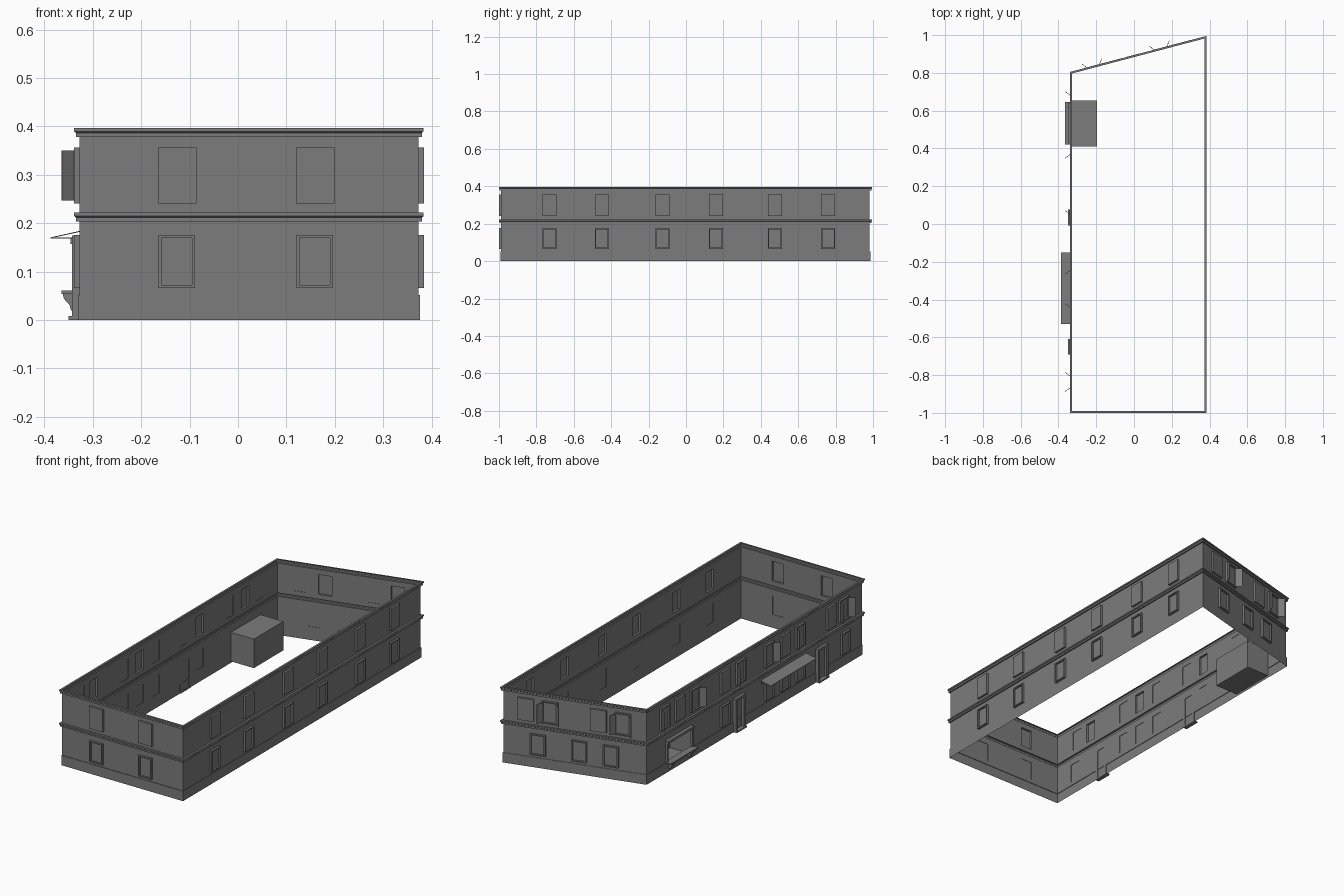
import bpy, bmesh, math
from mathutils import Vector

if "Cube" in bpy.data.objects:
    bpy.data.objects.remove(bpy.data.objects["Cube"])

stone = bpy.data.materials.new("stone_grey")
stone.diffuse_color = (0.2, 0.2, 0.2, 1)
stone.use_nodes = True
stone.node_tree.nodes["Principled BSDF"].inputs["Base Color"].default_value = stone.diffuse_color

# Footprint, counter-clockwise from the front left corner
CORNERS = [Vector(p) for p in ((-0.328, -0.99), (0.373, -0.99), (0.373, 0.982), (-0.328, 0.797))]
FRONT, RIGHT, BACK, LEFT = range(4)
AXIS = (0, 1, 0, 1)          # world axis that measures along each wall


def normal(w):
    d = (CORNERS[(w + 1) % 4] - CORNERS[w]).normalized()
    return Vector((d.y, -d.x))


def corner(i, d):
    """Mitred footprint corner pushed outwards by d."""
    a, b = normal((i - 1) % 4), normal(i % 4)
    return CORNERS[i % 4] + (a + b) * (d / (1 + a.dot(b)))


def at(w, c, d, z):
    """Point on wall w at world coordinate c, distance d outside it, height z."""
    p, q = CORNERS[w], CORNERS[(w + 1) % 4]
    k = AXIS[w]
    s = p.lerp(q, (c - p[k]) / (q[k] - p[k])) + normal(w) * d
    return Vector((s.x, s.y, z))


def face(bm, pts):
    bm.faces.new([bm.verts.new(p) for p in pts])


def hexa(bm, a, b):
    """Solid between two matching quads."""
    va, vb = [bm.verts.new(p) for p in a], [bm.verts.new(p) for p in b]
    fs = [bm.faces.new(va), bm.faces.new(vb[::-1])]
    for i in range(4):
        j = (i + 1) % 4
        fs.append(bm.faces.new((va[j], va[i], vb[i], vb[j])))
    bmesh.ops.recalc_face_normals(bm, faces=fs)


def box(bm, w, c0, c1, d0, d1, z0, z1):
    hexa(bm, [at(w, c, d0, z) for c, z in ((c0, z0), (c1, z0), (c1, z1), (c0, z1))],
         [at(w, c, d1, z) for c, z in ((c0, z0), (c1, z0), (c1, z1), (c0, z1))])


def plate(bm, w, c0, c1, d, z0, z1):
    pts = [at(w, c, d, z) for c, z in ((c0, z0), (c1, z0), (c1, z1), (c0, z1))]
    face(bm, pts if w in (FRONT, RIGHT) else pts[::-1])


def finish(bm, name):
    me = bpy.data.meshes.new(name)
    bm.to_mesh(me)
    bm.free()
    me.materials.append(stone)
    bpy.context.collection.objects.link(bpy.data.objects.new(name, me))


# Opening centres per wall and storey
LOW_Z, UP_Z = (0.066, 0.176), (0.241, 0.357)
SIDE = [-0.73, -0.45, -0.125, 0.16, 0.475, 0.76]
LOWER = {FRONT: [-0.1265, 0.1585], RIGHT: SIDE, BACK: [-0.155, 0.0, 0.203],
         LEFT: [-0.85, -0.473, -0.348, -0.215, 0.15]}
UPPER = {FRONT: [-0.1255, 0.1595], RIGHT: SIDE, BACK: [-0.214, -0.095, 0.143, 0.262],
         LEFT: [-0.836, -0.73, -0.473, -0.348, -0.215, 0.02, 0.15, 0.4, 0.527, 0.65]}
# Windows with open shutters: side of each open leaf
OPEN = {(BACK, -0.214): (-1, 1), (BACK, 0.143): (-1, 1), (LEFT, -0.836): (-1, 1),
        (LEFT, -0.473): (1,), (LEFT, -0.215): (-1,), (LEFT, 0.02): (1,),
        (LEFT, 0.4): (-1,), (LEFT, 0.65): (1,)}
DOORS = [-0.65, 0.035]
SHOP = (0.425, 0.64, 0.06, 0.157)


def half(w, upper):
    return 0.037 if w in (RIGHT, LEFT) else (0.0395 if upper else 0.0375)


# Wall sheets with openings
def wall_sheet(bm, w, d, z0, z1, holes):
    k = AXIS[w]
    ends = sorted((corner(w, d)[k], corner(w + 1, d)[k]))
    n = normal(w)
    shift = n[k] * d                      # keeps mitred ends on the slanted wall
    ends = [e - shift for e in ends]
    c = ends[0]
    for a, b, h0, h1 in sorted(holes):
        plate(bm, w, c, a, d, z0, z1)
        if h0 > z0:
            plate(bm, w, a, b, d, z0, h0)
        if h1 < z1:
            plate(bm, w, a, b, d, h1, z1)
        c = b
    plate(bm, w, c, ends[1], d, z0, z1)


bm = bmesh.new()
for w in range(4):
    low = [(c - half(w, 0), c + half(w, 0), *LOW_Z) for c in LOWER[w]]
    up = [(c - half(w, 1), c + half(w, 1), *UP_Z) for c in UPPER[w]]
    doors = [(c - 0.035, c + 0.035, 0, 0.172) for c in DOORS] if w == LEFT else []
    shop = [SHOP] if w == LEFT else []
    wall_sheet(bm, w, 0.003, 0, 0.052, doors)
    wall_sheet(bm, w, 0, 0.052, 0.204, low + doors + shop)
    wall_sheet(bm, w, 0, 0.222, 0.378, up)
finish(bm, "walls")


# Mouldings swept round the footprint
def sweep(name, profile):
    bm = bmesh.new()
    rings = [[bm.verts.new((*corner(i, d), z)) for i in range(4)] for d, z in profile]
    for r, s in zip(rings, rings[1:]):
        for i in range(4):
            j = (i + 1) % 4
            bm.faces.new((r[i], r[j], s[j], s[i]))
    finish(bm, name)


sweep("plinth_ledge", [(0.003, 0.052), (0, 0.052)])
for name, z, t in (("middle_cornice", 0.204, 0.222), ("top_cornice", 0.378, 0.397)):
    sweep(name, [(0, z), (0.007, z), (0.007, t - 0.01), (0.0095, t - 0.008),
                 (0.0105, t - 0.007), (0.0105, t), (0, t)])


def frame(bm, w, c0, c1, z0, z1, t=0.006, depth=0.011):
    box(bm, w, c0, c0 + t, 0, depth, z0, z1)
    box(bm, w, c1 - t, c1, 0, depth, z0, z1)
    box(bm, w, c0 + t, c1 - t, 0, depth, z0, z0 + t)
    box(bm, w, c0 + t, c1 - t, 0, depth, z1 - t, z1)


# Windows, closed shutters and open shutter leaves
wins, closed, leaves = bmesh.new(), bmesh.new(), bmesh.new()
for w in range(4):
    for c in LOWER[w]:
        h = half(w, 0)
        frame(wins, w, c - h, c + h, *LOW_Z)
        plate(wins, w, c - h, c + h, 0.002, *LOW_Z)
    for c in UPPER[w]:
        h = half(w, 1)
        frame(wins, w, c - h, c + h, *UP_Z)
        if (w, c) not in OPEN:
            plate(closed, w, c - h, c + h, 0.011, *UP_Z)
            continue
        plate(wins, w, c - h, c + h, 0.002, *UP_Z)
        for s in OPEN[w, c]:
            e = c + s * (h - 0.005)
            foot = [(e, 0.009), (e + s * 0.02, 0.036), (e + s * 0.0175, 0.037), (e - s * 0.0025, 0.01)]
            hexa(leaves, *[[at(w, a, d, z) for a, d in foot] for z in (0.247, 0.35)])
finish(wins, "windows")
finish(closed, "closed_shutters")
finish(leaves, "open_shutters")

# Doors with surrounds and steps
bm = bmesh.new()
for c in DOORS:
    for s in (-1, 1):
        box(bm, LEFT, c + s * 0.026, c + s * 0.042, 0, 0.015, 0, 0.175)
    box(bm, LEFT, c - 0.026, c + 0.026, 0, 0.015, 0.161, 0.175)
    box(bm, LEFT, c - 0.042, c + 0.042, 0, 0.022, 0, 0.008)
    plate(bm, LEFT, c - 0.035, c + 0.035, 0.002, 0, 0.172)
finish(bm, "doors")

# Awning: sloped sheet with side arms
bm = bmesh.new()
hexa(bm, [at(LEFT, c, d, z) for c, d, z in
          ((-0.53, 0, 0.182), (-0.15, 0, 0.182), (-0.15, 0.059, 0.169), (-0.53, 0.059, 0.169))],
     [at(LEFT, c, d, z) for c, d, z in
      ((-0.53, 0, 0.184), (-0.15, 0, 0.184), (-0.15, 0.059, 0.171), (-0.53, 0.059, 0.171))])
for c in (-0.528, -0.154):
    box(bm, LEFT, c, c + 0.002, 0, 0.058, 0.169, 0.171)
finish(bm, "awning")

# Shop window: sill, curved brackets, shutter box, frame and inner display room
bm = bmesh.new()
c0, c1, z0, z1 = SHOP
box(bm, LEFT, c0 - 0.005, c1 + 0.005, 0, 0.037, 0.054, 0.061)
curve = [(0.034, 0.054), (0.032, 0.045), (0.027, 0.038), (0.021, 0.033), (0.017, 0.02), (0, 0.02)]
for c in (c0 + 0.02, c1 - 0.035):
    for (d, z), (e, y) in zip(curve, curve[1:]):
        hexa(bm, [at(LEFT, c, a, b) for a, b in ((0, z), (d, z), (e, y), (0, y - 1e-4))],
             [at(LEFT, c + 0.015, a, b) for a, b in ((0, z), (d, z), (e, y), (0, y - 1e-4))])
box(bm, LEFT, c0, c1, 0, 0.018, 0.157, 0.17)
for c in (c0, c1 - 0.008):
    box(bm, LEFT, c, c + 0.008, 0, 0.012, 0.061, 0.157)
finish(bm, "shop_front")

bm = bmesh.new()
a, b, lo, hi, deep = 0.41, 0.655, 0.01, 0.162, -0.133
plate(bm, LEFT, a, b, deep, lo, hi)
for z in (lo, hi):
    face(bm, [at(LEFT, c, d, z) for c, d in ((a, 0), (b, 0), (b, deep), (a, deep))])
for c in (a, b):
    face(bm, [at(LEFT, c, d, z) for d, z in ((0, lo), (deep, lo), (deep, hi), (0, hi))])
finish(bm, "display_room")
